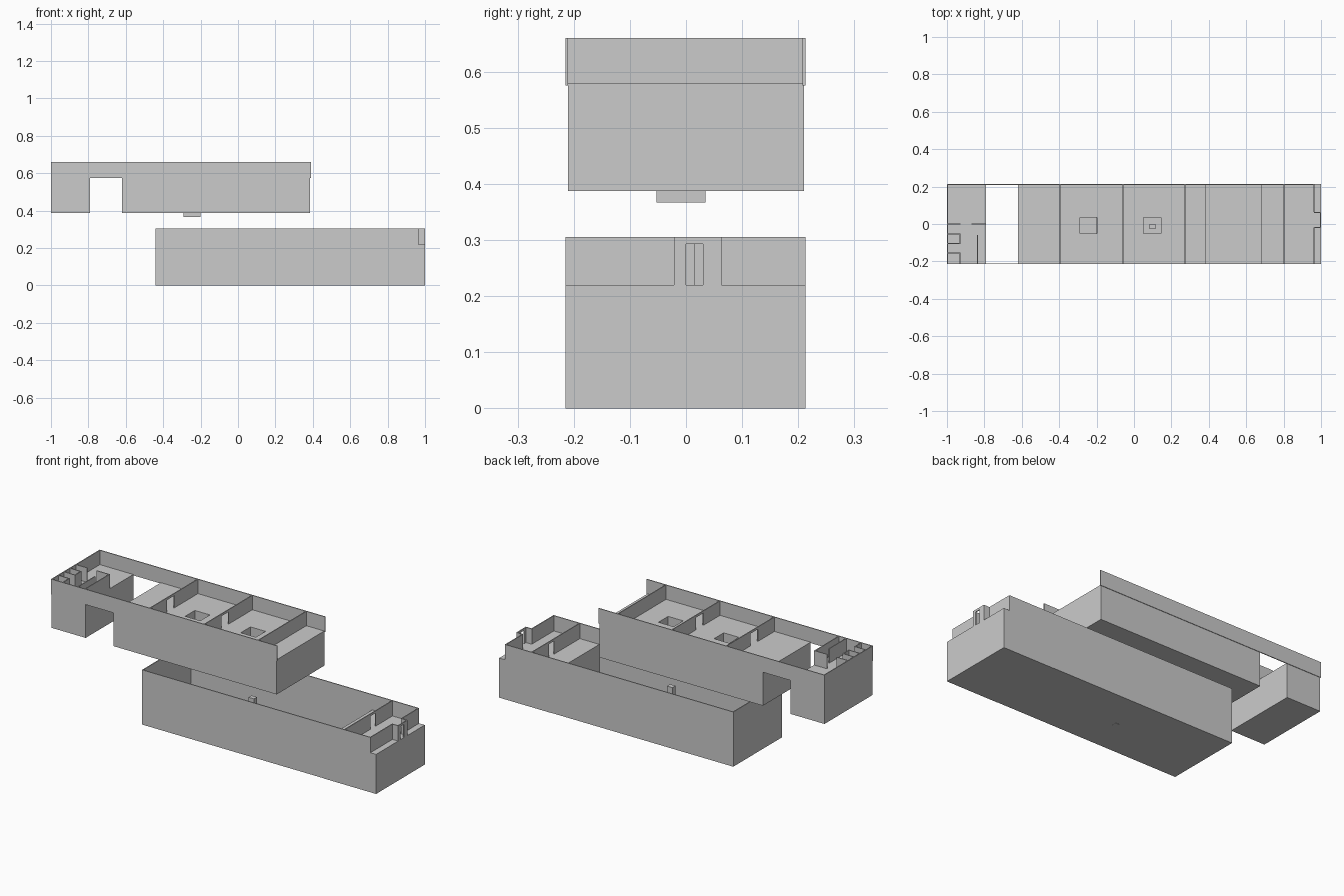
import bpy

if "Cube" in bpy.data.objects:
    bpy.data.objects.remove(bpy.data.objects["Cube"])

T = 0.005                      # wall thickness
Y0, Y1 = -0.215, 0.213         # outer faces front / back
LOW, LOW_TOP = 0.22, 0.305     # lower floor and wall top
UP, UP_TOP = 0.58, 0.66        # upper floor and wall top


def box(name, x0, x1, y0, y1, z0, z1):
    v = [(x, y, z) for x in (x0, x1) for y in (y0, y1) for z in (z0, z1)]
    f = [(0, 1, 3, 2), (4, 6, 7, 5), (0, 4, 5, 1), (2, 3, 7, 6), (0, 2, 6, 4), (1, 5, 7, 3)]
    me = bpy.data.meshes.new(name)
    me.from_pydata(v, [], f)
    ob = bpy.data.objects.new(name, me)
    bpy.context.collection.objects.link(ob)
    return ob


def cut(ob, *bounds):
    """Subtract a box from an object and drop the cutter."""
    c = box("cutter", *bounds)
    m = ob.modifiers.new("opening", 'BOOLEAN')
    m.operation, m.solver, m.object = 'DIFFERENCE', 'EXACT', c
    dg = bpy.context.evaluated_depsgraph_get()
    dg.update()
    me = bpy.data.meshes.new_from_object(ob.evaluated_get(dg))
    ob.modifiers.clear()
    ob.data = me
    bpy.data.objects.remove(c)


def wall_x(name, x, y0, y1, z0, z1, door=None):
    """Thin wall across the building at x, with an optional doorway."""
    w = box(name, x, x + T, y0, y1, z0, z1)
    if door:
        cut(w, x - T, x + 2 * T, door[0], door[1], z0 - 0.01, z1 - 0.012)
    return w


def wall_y(name, y, x0, x1, z0, z1):
    return box(name, x0, x1, y, y + T, z0, z1)


# Lower storey: open hall, then a raised room block
box("lower_hall_floor", -0.44, 0.68, Y0 + T, Y1 - T, 0.001, 0.005)
wall_x("lower_hall_end_wall", -0.44, Y0 + T, Y1 - T, 0.001, LOW_TOP)
wall_y("lower_hall_front_wall", Y0, -0.44, 0.68, 0.001, LOW_TOP)
wall_y("lower_hall_back_wall", Y1 - T, -0.44, 0.68, 0.001, LOW_TOP)
box("lower_room_block", 0.68, 1.0, Y0, Y1, 0, LOW)
box("hall_pillar", 0.083, 0.116, -0.026, 0.001, 0, LOW)

# Lower room walls and entrance bay
wall_y("lower_room_front_wall", Y0, 0.68, 0.965, LOW, LOW_TOP)
wall_y("lower_room_back_wall", Y1 - T, 0.68, 0.965, LOW, LOW_TOP)
wall_x("lower_room_partition", 0.80, Y0 + T, Y1 - T, LOW, LOW_TOP, (0.015, 0.06))
wall_x("lower_room_end_wall_front", 0.96, Y0 + T, -0.018, LOW, LOW_TOP)
wall_x("lower_room_end_wall_back", 0.96, 0.063, Y1 - T, LOW, LOW_TOP)
wall_y("bay_side_front", -0.021, 0.962, 1.0 - T, LOW, LOW_TOP)
wall_y("bay_side_back", 0.058, 0.962, 1.0 - T, LOW, LOW_TOP)
wall_x("bay_door_wall", 1.0 - T, -0.021, 0.063, LOW, LOW_TOP, (0.0, 0.03))

# Upper storey: two solid blocks with a gap between them
box("upper_left_block", -1.0 + 0.001, -0.79, -0.21, 0.21, 0.387, UP)
main = box("upper_main_block", -0.62, 0.385, -0.21, 0.21, 0.387, UP)
for hx in (-0.29, 0.052):
    cut(main, hx, hx + 0.093, -0.05, 0.035, 0.3, 0.7)
box("shaft_base", -0.292, -0.2, -0.053, 0.035, 0.367, 0.3875)

# Upper outer walls (right end stays open)
wall_y("upper_front_wall", Y0, -1.0, 0.39, 0.575, UP_TOP)
wall_y("upper_back_wall", Y1 - T, -1.0, 0.39, 0.575, UP_TOP)
wall_x("upper_end_wall", -1.0, Y0 + T, Y1 - T, UP, UP_TOP)

# Upper partitions
for i, (x, door) in enumerate(((-0.397, (-0.065, 0.0)), (-0.062, (-0.065, 0.0)), (0.27, None))):
    wall_x(f"upper_partition_{i + 1}", x, Y0 + T, Y1 - T, UP, UP_TOP, door)

# Washroom with stalls in the left block
wall_x("washroom_outer_wall", -0.795, Y0 + T, 0.0, UP, UP_TOP)
wall_x("washroom_divider", -0.84, Y0 + T, -0.06, UP, UP_TOP)
wall_y("washroom_wall_right", -0.002, -0.87, -0.79, UP, UP_TOP)
for i, y in enumerate((-0.002, -0.055, -0.107, -0.158)):
    wall_y(f"stall_side_{i + 1}", y, -0.995, -0.927, UP, UP_TOP)
for i, (a, b) in enumerate(((-0.107, -0.055), (-0.21, -0.158))):
    wall_x(f"stall_front_{i + 1}", -0.932, a, b, UP, UP_TOP)
